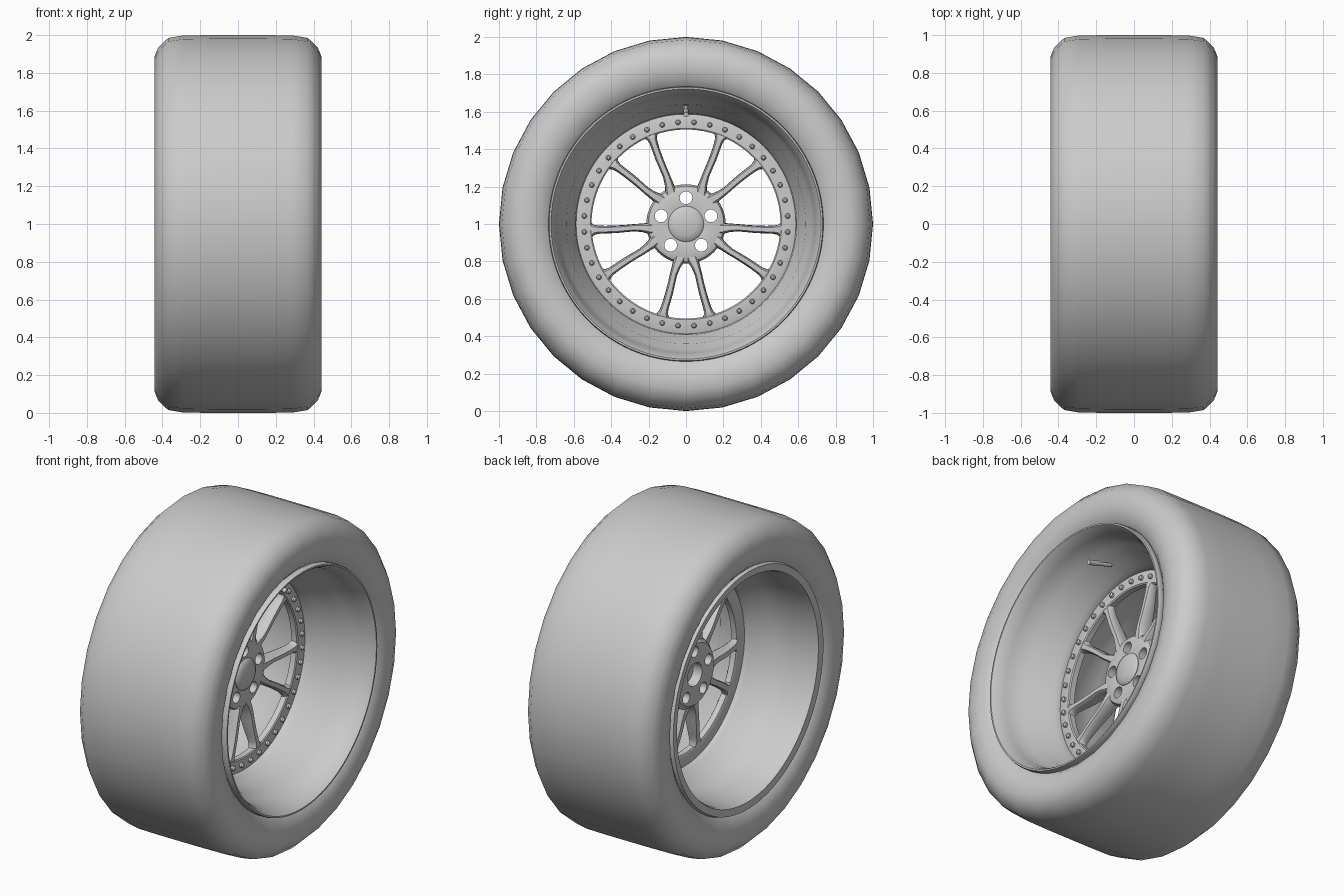
import bpy, bmesh, math
from mathutils import Matrix, Vector

if "Cube" in bpy.data.objects:
    bpy.data.objects.remove(bpy.data.objects["Cube"])

TAU = 2 * math.pi


def polar(x, r, a):
    return Vector((x, r * math.cos(a), 1 + r * math.sin(a)))


def finish(bm, name, angle=35):
    bmesh.ops.recalc_face_normals(bm, faces=bm.faces)
    me = bpy.data.meshes.new(name)
    bm.to_mesh(me)
    bm.free()
    ob = bpy.data.objects.new(name, me)
    bpy.context.collection.objects.link(ob)
    smooth(ob, angle)
    return ob


def smooth(ob, angle):
    bpy.ops.object.select_all(action='DESELECT')
    ob.select_set(True)
    bpy.context.view_layer.objects.active = ob
    bpy.ops.object.shade_smooth_by_angle(angle=math.radians(angle))


def revolve(name, profile, n, closed=True, angle=35):
    """Spin (x, radius) points about the axle."""
    bm = bmesh.new()
    rings = []
    for i in range(n):
        a = TAU * i / n
        rings.append([bm.verts.new(polar(x, r, a)) for x, r in profile])
    m = len(profile)
    for i in range(n):
        p, q = rings[i], rings[(i + 1) % n]
        for j in range(m if closed else m - 1):
            k = (j + 1) % m
            bm.faces.new((p[j], p[k], q[k], q[j]))
    bmesh.ops.remove_doubles(bm, verts=bm.verts, dist=1e-5)
    return finish(bm, name, angle)


def add_cyl(bm, p, q, r1, r2, n):
    """Capped cone between two points."""
    d = q - p
    rot = Vector((0, 0, 1)).rotation_difference(d).to_matrix().to_4x4()
    bmesh.ops.create_cone(bm, cap_ends=True, segments=n, radius1=r1, radius2=r2,
                          depth=d.length, matrix=Matrix.Translation((p + q) / 2) @ rot)


# Tyre: half profile mirrored, coarse round silhouette
half = [(.365, .70), (.395, .73), (.425, .765), (.441, .82), (.443, .885),
        (.422, .935), (.37, .985), (.29, .998), (.15, 1.0)]
revolve("tire", half + [(-x, r) for x, r in reversed(half)], 32, closed=False, angle=60)

# Rim barrel: deep stepped front lip, sloped well, wide back
revolve("rim_barrel", [
    (.425, .735), (.437, .731), (.437, .722), (.415, .708), (.36, .69), (.25, .672),
    (.215, .64), (.12, .622), (.085, .592), (.0, .582), (-.02, .59), (-.11, .662),
    (-.25, .674), (-.40, .68), (-.42, .688), (-.425, .73), (-.405, .737), (-.38, .70),
    (-.12, .69), (.0, .61), (.10, .64), (.22, .68), (.36, .708), (.40, .735)], 96)

# Mounting ring that carries the rivets
revolve("spoke_ring", [(.045, .505), (.05, .512), (.05, .57), (.044, .59),
                       (.01, .59), (.005, .515), (.01, .505)], 96)

# Rivets around the ring
bm = bmesh.new()
for i in range(40):
    a = TAU * (i + .5) / 40
    add_cyl(bm, polar(.04, .545, a), polar(.062, .545, a), .014, .014, 12)
    add_cyl(bm, polar(.062, .545, a), polar(.07, .545, a), .014, .007, 12)
finish(bm, "ring_rivets")

# Spokes: five pairs, each swept through (radius, angle off pair centre,
# half width, front x, back x) stations
stations = [(.165, 8.5, .034, .046, -.045), (.20, 11, .029, .05, -.042),
            (.235, 13, .022, .052, -.036), (.28, 13.9, .0185, .052, -.03),
            (.33, 13.7, .0185, .052, -.025), (.38, 13.7, .0195, .052, -.018),
            (.43, 14, .0195, .052, -.01), (.47, 14.3, .021, .052, -.004),
            (.492, 14.4, .026, .052, .0), (.505, 14.4, .036, .051, .004),
            (.518, 14.4, .05, .046, .008)]
bm = bmesh.new()
for pair in range(5):
    mid = math.radians(54 + 72 * pair)
    for side in (-1, 1):
        prev = None
        for r, deg, w, f, b in stations:
            a = mid + side * math.radians(deg)
            tang = Vector((0, -math.sin(a), math.cos(a)))
            section = [(f, -.6), (f, .6), (f - .012, .95), (b + .01, 1.05),
                       (b, .8), (b, -.8), (b + .01, -1.05), (f - .012, -.95)]
            ring = [bm.verts.new(polar(x, r, a) + tang * w * k) for x, k in section]
            if prev:
                for j in range(8):
                    k = (j + 1) % 8
                    bm.faces.new((prev[j], prev[k], ring[k], ring[j]))
            else:
                bm.faces.new(ring)
            prev = ring
        bm.faces.new(prev)
finish(bm, "spokes", 40)

# Hub with centre bore and five lug holes
hub = revolve("hub", [(.042, .075), (.048, .10), (.048, .18), (.04, .202), (.02, .212),
                      (-.035, .208), (-.06, .185), (-.06, .07), (.02, .07)], 80)
bm = bmesh.new()
for i in range(5):
    a = math.radians(90 + 72 * i)
    add_cyl(bm, polar(-.2, .14, a), polar(.2, .14, a), .034, .034, 24)
cutter = finish(bm, "lug_cutter")
cutter.hide_render = True
mod = hub.modifiers.new("lug_holes", 'BOOLEAN')
mod.operation = 'DIFFERENCE'
mod.object = cutter
mod.solver = 'EXACT'
bpy.context.view_layer.objects.active = hub
bpy.ops.object.modifier_apply(modifier=mod.name)
bpy.data.objects.remove(cutter)
smooth(hub, 35)

# Domed centre cap
revolve("center_cap", [(.0, 0), (.0, .092), (.05, .095), (.058, .088), (.066, .06),
                       (.071, .03), (.073, 0)], 48, closed=False)

# Valve stem on the barrel step
bm = bmesh.new()
p, q = polar(.17, .625, math.pi / 2), polar(.33, .585, math.pi / 2)
add_cyl(bm, p, q, .011, .011, 16)
add_cyl(bm, p.lerp(q, .55), q, .015, .014, 16)
finish(bm, "valve_stem")
